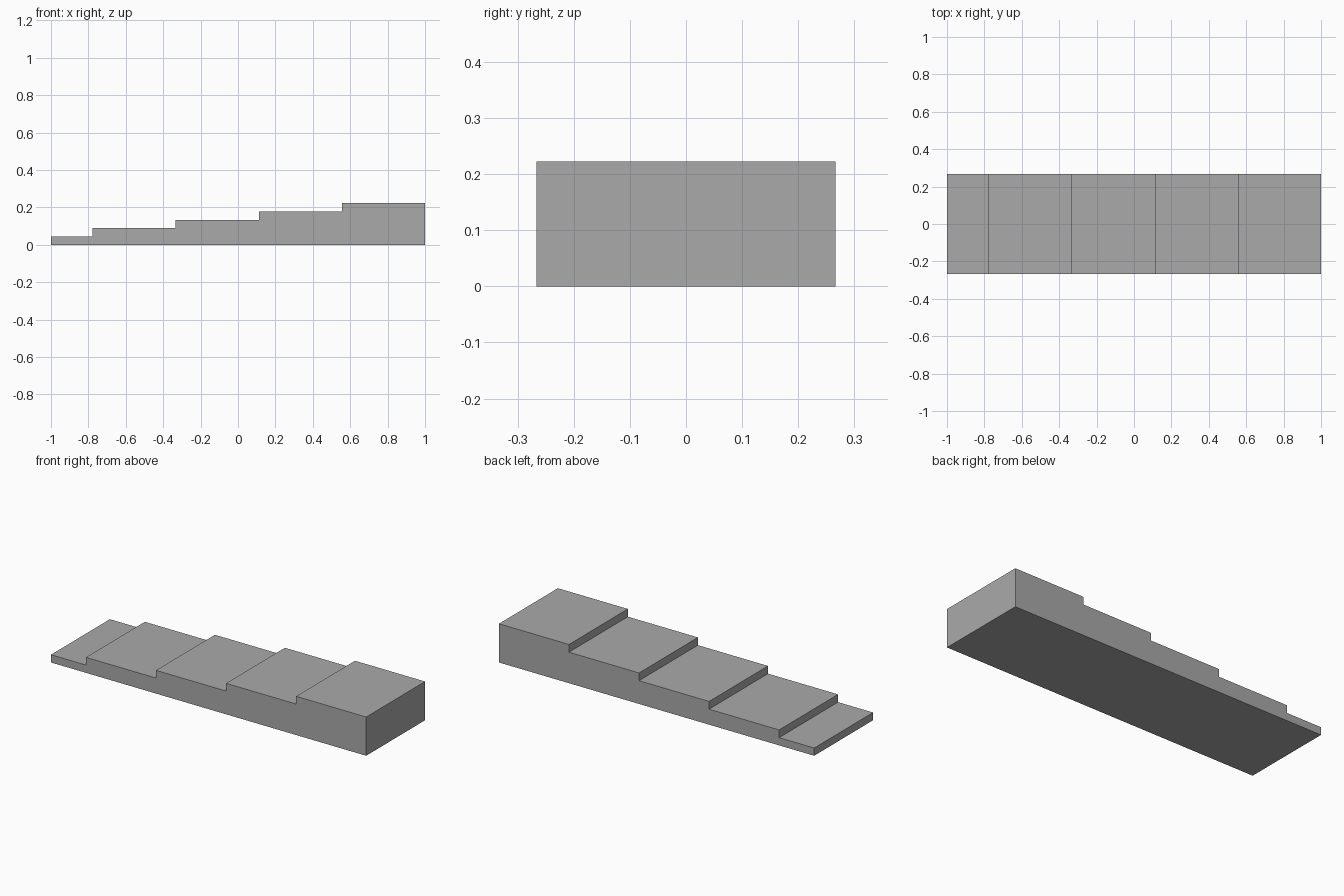
import bpy
import bmesh

cube = bpy.data.objects.get("Cube")
if cube:
    bpy.data.objects.remove(cube, do_unlink=True)

STEPS = 5
TREAD = 2 / 4.5      # full tread length; the lowest tread is half as long
RISE = 0.2222 / STEPS
HALF_WIDTH = 0.2667

# Plain grey for the whole ramp
grey = bpy.data.materials.new("plain grey")
grey.use_nodes = True
colour = (0.4, 0.4, 0.4, 1)
grey.diffuse_color = colour
grey.node_tree.nodes["Principled BSDF"].inputs["Base Color"].default_value = colour

# Stepped side profile, climbing towards +x
profile = [(1, 0), (-1, 0)]
for i in range(STEPS):
    start = -1 if i == 0 else 1 - (STEPS - i) * TREAD
    end = 1 - (STEPS - 1 - i) * TREAD
    height = (i + 1) * RISE
    profile += [(start, height), (end, height)]

# Extrude the profile across the width
bm = bmesh.new()
side = bm.faces.new([bm.verts.new((x, -HALF_WIDTH, z)) for x, z in profile])
result = bmesh.ops.extrude_face_region(bm, geom=[side])
moved = [v for v in result["geom"] if isinstance(v, bmesh.types.BMVert)]
bmesh.ops.translate(bm, verts=moved, vec=(0, 2 * HALF_WIDTH, 0))
bmesh.ops.recalc_face_normals(bm, faces=bm.faces)

mesh = bpy.data.meshes.new("stepped_ramp")
bm.to_mesh(mesh)
bm.free()
mesh.materials.append(grey)
ramp = bpy.data.objects.new("stepped_ramp", mesh)
bpy.context.collection.objects.link(ramp)
